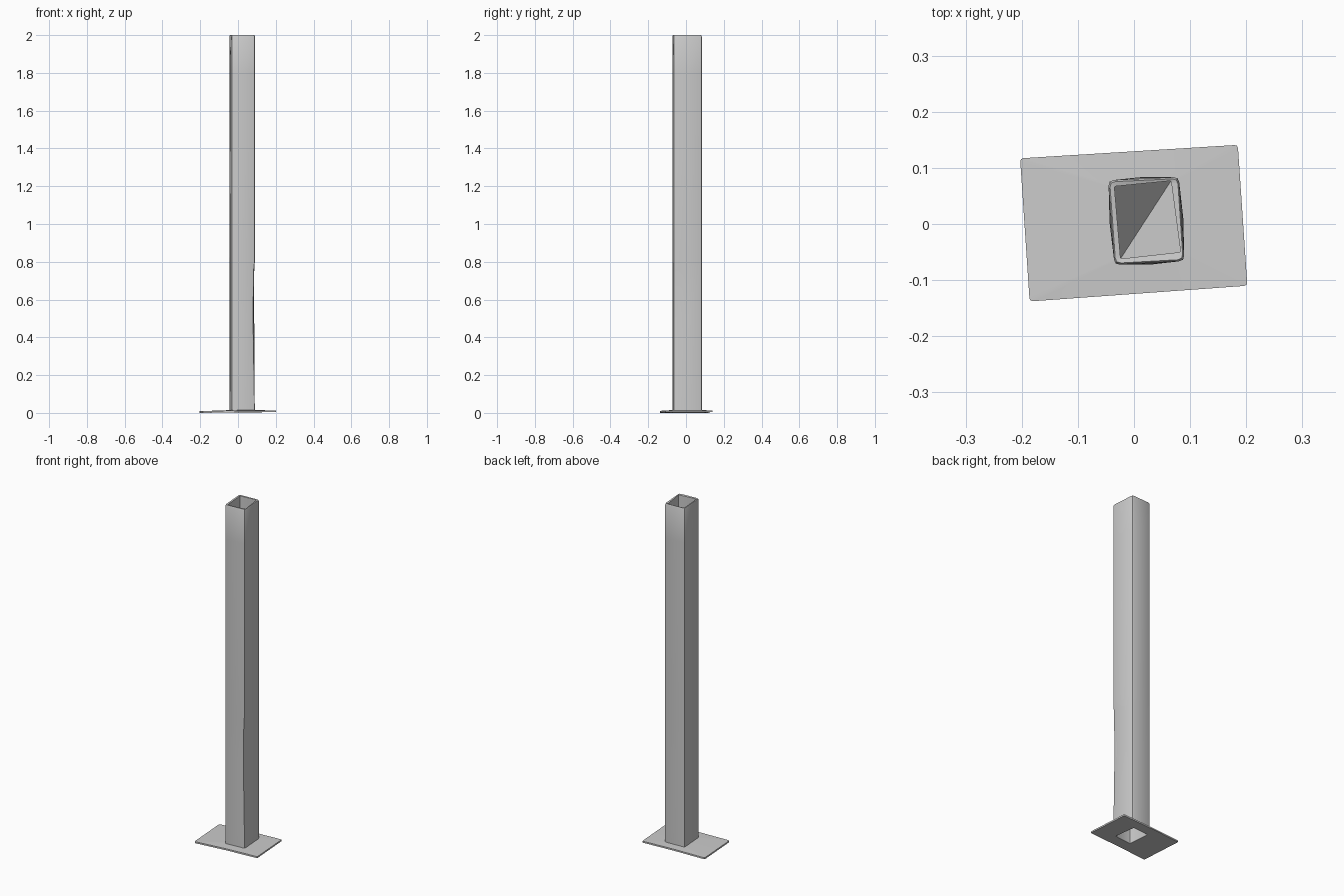
import bpy, bmesh
from mathutils import Vector

if "Cube" in bpy.data.objects:
    bpy.data.objects.remove(bpy.data.objects["Cube"])

# Corner outlines (x, y), anticlockwise from front left
OUTER = [(-0.035, -0.073), (0.090, -0.066), (0.080, 0.084), (-0.046, 0.078)]
INNER = [(-0.024, -0.062), (0.083, -0.050), (0.066, 0.077), (-0.035, 0.067)]
PLATE = [(-0.186, -0.138), (0.202, -0.110), (0.185, 0.141), (-0.203, 0.117)]


def rounded(corners, r, bulge=0.0):
    """Outline with softened corners and slightly bowed sides."""
    pts = [Vector(c) for c in corners]
    mid = sum(pts, Vector((0, 0))) / 4
    out = []
    for i, p in enumerate(pts):
        a, b = pts[i - 1], pts[(i + 1) % 4]
        p0, p1 = p + (a - p).normalized() * r, p + (b - p).normalized() * r
        out += [p0, p0 * .25 + p * .5 + p1 * .25, p1]
        m = (p + b) / 2
        out.append(m + (m - mid).normalized() * bulge)
    return out


def add_loop(bm, pts, z):
    return [bm.verts.new((p[0], p[1], z[i] if isinstance(z, (list, tuple)) else z))
            for i, p in enumerate(pts)]


def bridge(bm, a, b):
    n = len(a)
    for i in range(n):
        j = (i + 1) % n
        bm.faces.new((a[i], a[j], b[j], b[i]))


def finish(bm, name, smooth=True):
    bmesh.ops.recalc_face_normals(bm, faces=bm.faces)
    me = bpy.data.meshes.new(name)
    bm.to_mesh(me)
    bm.free()
    ob = bpy.data.objects.new(name, me)
    bpy.context.collection.objects.link(ob)
    bpy.context.view_layer.objects.active = ob
    ob.select_set(True)
    if smooth:
        bpy.ops.object.shade_smooth_by_angle(angle=0.6)
    ob.select_set(False)
    return ob


# Hollow square post: slightly uneven outer skin, rim, inner skin
bm = bmesh.new()
# height, bulge, right side shift
sections = [(0.008, 0.0, 0.0), (0.2, 0.001, -0.003), (0.5, 0.001, -0.008),
            (0.75, 0.001, -0.005), (0.8, 0.002, 0.0), (1.35, 0.003, 0.0),
            (1.8, 0.002, 0.0), (1.993, 0.0, 0.0)]
prev = None
for z, bulge, shift in sections:
    pts = rounded(OUTER, 0.010, bulge)
    for p in pts:
        if p.x > 0.06 and p.y < 0.0:      # shallow dent along the front right edge
            p.x += shift
    ring = add_loop(bm, pts, z)
    if prev:
        bridge(bm, prev, ring)
    else:
        first = ring
    prev = ring
c = Vector((0.022, 0.005))
rim_pts = [c + (p - c) * 0.96 for p in rounded(OUTER, 0.010)]
rim = add_loop(bm, rim_pts, 2.0)
bridge(bm, prev, rim)
inner_top = add_loop(bm, rounded(INNER, 0.003), 1.998)
bridge(bm, rim, inner_top)
inner_bot = add_loop(bm, rounded(INNER, 0.003), 0.004)
bridge(bm, inner_top, inner_bot)
bridge(bm, inner_bot, first)
finish(bm, "post")

# Folded closing web deep inside the post
bm = bmesh.new()
v = add_loop(bm, INNER, (1.0, 1.0, 1.0, 1.2))
bm.faces.new((v[0], v[1], v[2]))
bm.faces.new((v[0], v[2], v[3]))
finish(bm, "inner_web", False)

# Thin base plate with square opening, slightly crowned around the post
bm = bmesh.new()
edge = rounded(PLATE, 0.006)
hole = rounded(INNER, 0.003)
top_z = [0.009 if p.x < -0.1 else 0.013 for p in edge]
bot_z = [0.0 if p.x < -0.1 else 0.004 for p in edge]
t_out, b_out = add_loop(bm, edge, top_z), add_loop(bm, edge, bot_z)
t_in, b_in = add_loop(bm, hole, 0.015), add_loop(bm, hole, 0.003)
bridge(bm, t_out, t_in)
bridge(bm, t_in, b_in)
bridge(bm, b_in, b_out)
bridge(bm, b_out, t_out)
finish(bm, "base_plate")
